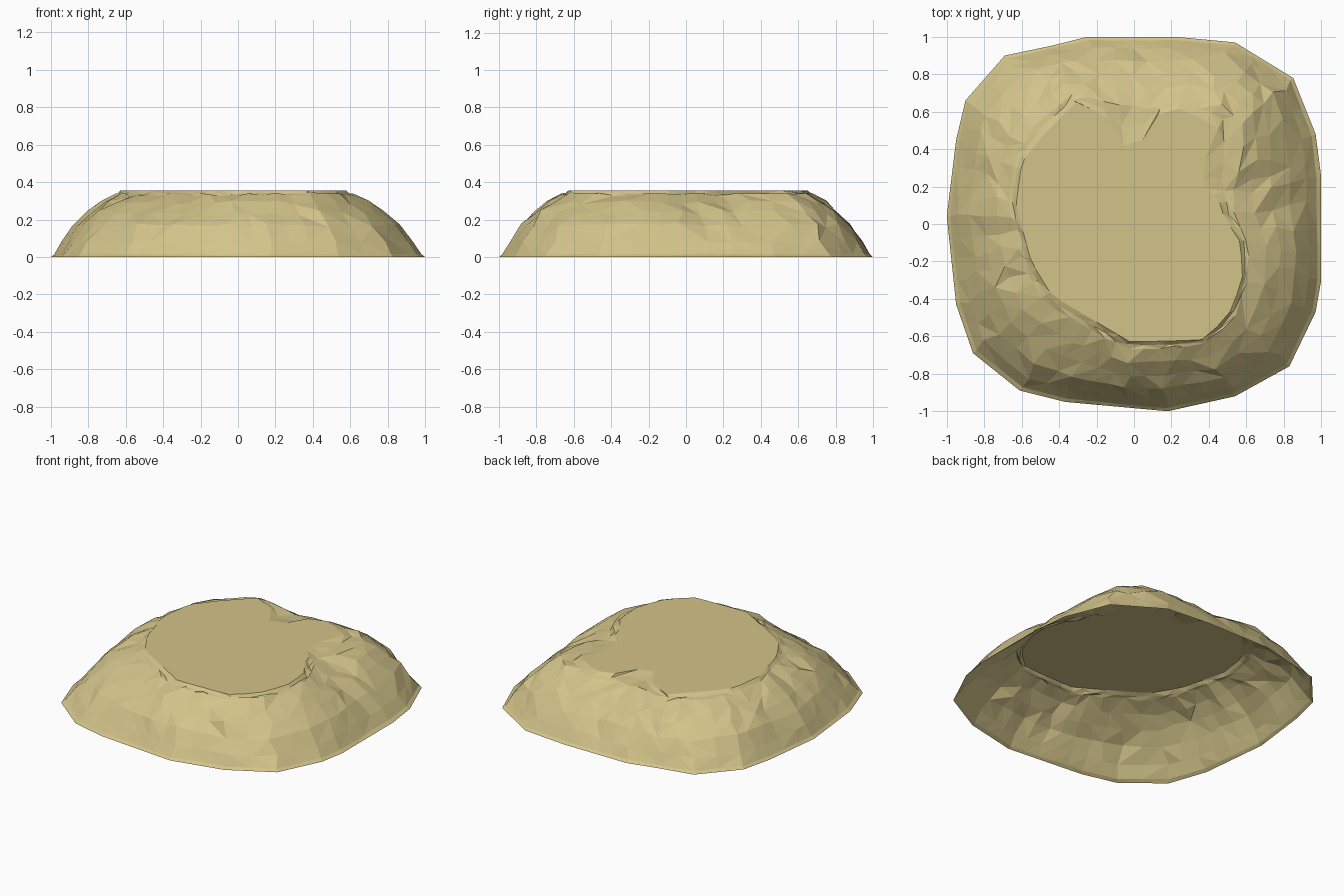
import bpy, bmesh, math, random
from mathutils import Vector

if "Cube" in bpy.data.objects:
    bpy.data.objects.remove(bpy.data.objects["Cube"])
random.seed(4)

# Outlines, counter-clockwise: ground, shoulder at the top of the slope, edge of the flat plateau
BASE = [(1, -.3), (1, .25), (.97, .48), (.85, .78), (.54, .97), (.22, 1), (-.25, 1), (-.45, .95),
        (-.69, .9), (-.9, .66), (-.95, .45), (-1, .04), (-.95, -.43), (-.86, -.69), (-.61, -.89),
        (-.37, -.95), (.18, -1), (.54, -.92), (.83, -.76), (.97, -.47)]
SHOULDER = [(.61, -.1), (.53, .06), (.53, .18), (.58, .36), (.59, .52), (.47, .64), (.22, .68),
            (.08, .62), (-.12, .64), (-.32, .7), (-.53, .53), (-.63, .36), (-.67, .1),
            (-.6, -.21), (-.48, -.42), (-.27, -.55), (-.02, -.67), (.37, -.65), (.53, -.52),
            (.61, -.3)]
EDGE = [(.57, -.1), (.48, .04), (.45, .14), (.37, .2), (.38, .35), (.47, .5), (.25, .62),
        (.12, .58), (.05, .45), (-.08, .41), (-.12, .55), (-.3, .66), (-.48, .48), (-.6, .33),
        (-.63, .1), (-.55, -.2), (-.44, -.38), (-.24, -.5), (-.02, -.63), (.36, -.62),
        (.5, -.5), (.58, -.3)]
# Rings: outer outline, inner outline, fraction inwards, height, jitter
H = .355
RINGS = [(BASE, SHOULDER, 0, 0, 0), (BASE, SHOULDER, .05, .015, .002),
         (BASE, SHOULDER, .17, .08, .006), (BASE, SHOULDER, .35, .17, .012),
         (BASE, SHOULDER, .56, .237, .014), (BASE, SHOULDER, .77, .29, .014),
         (BASE, SHOULDER, 1, .334, .01), (SHOULDER, EDGE, .5, .338, .007),
         (SHOULDER, EDGE, 1, H, 0)]


def hit(outline, a):
    """Point where the ray at angle a leaves the outline."""
    dx, dy = math.cos(a), math.sin(a)
    for (x1, y1), (x2, y2) in zip(outline, outline[1:] + outline[:1]):
        ex, ey = x2 - x1, y2 - y1
        det = dx * ey - dy * ex
        if abs(det) < 1e-9:
            continue
        t = (x1 * ey - y1 * ex) / det
        s = (x1 * dy - y1 * dx) / det
        if t > 0 and -1e-6 <= s <= 1 + 1e-6:
            return Vector((dx * t, dy * t, 0))


# Columns follow the ground corners, with extra columns between each pair
corners = [math.atan2(y, x) for x, y in BASE]
angles = []
for a, b in zip(corners, corners[1:] + corners[:1]):
    step = (b - a) % math.tau
    n = max(1, round(step / .12))
    angles += [a + step * k / n for k in range(n)]
N = len(angles)

bm = bmesh.new()
rings = []
for outer, inner, t, z, j in RINGS:
    ring = []
    for a in angles:
        a2 = a + random.uniform(-.025, .025) * (j > .005)
        p = hit(outer, a2).lerp(hit(inner, a2), t + random.uniform(-1.5, 1.5) * j)
        p.z = min(H, z + random.uniform(-1, 1) * j)
        ring.append(bm.verts.new(p))
    rings.append(ring)

# Faceted slopes, with irregular diagonals
for lo, hi in zip(rings, rings[1:]):
    for i in range(N):
        k = (i + 1) % N
        a, b, c, d = lo[i], lo[k], hi[k], hi[i]
        tris = ((a, b, c), (a, c, d)) if random.random() < .5 else ((a, b, d), (b, c, d))
        for tri in tris:
            bm.faces.new(tri)

# Flat plateau; the underside stays open
centre = bm.verts.new((0, 0, H))
for i in range(N):
    bm.faces.new((rings[-1][i], rings[-1][(i + 1) % N], centre))

mesh = bpy.data.meshes.new("rock_plateau")
bm.to_mesh(mesh)
bm.free()
stone = bpy.data.materials.new("sandstone tan")
stone.diffuse_color = (.65, .55, .255, 1)
stone.use_nodes = True
stone.node_tree.nodes["Principled BSDF"].inputs["Base Color"].default_value = stone.diffuse_color
mesh.materials.append(stone)
bpy.context.collection.objects.link(bpy.data.objects.new("rock_plateau", mesh))
